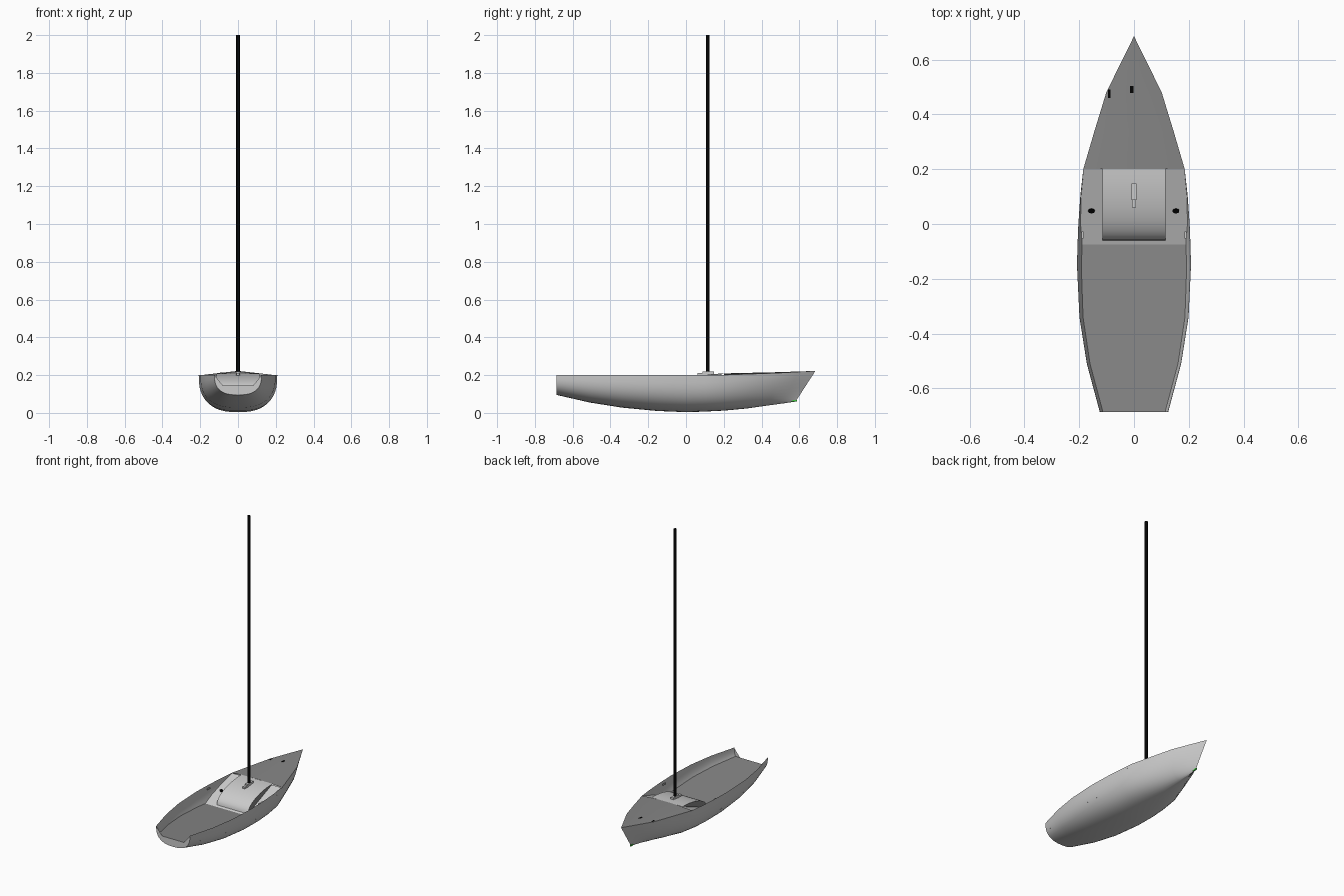
import bpy, bmesh, math

if "Cube" in bpy.data.objects:
    bpy.data.objects.remove(bpy.data.objects["Cube"])

# Hull stations: y at sheer, y at keel, half beam, sheer z, keel z, section exponent
ST = [(-.685, -.685, .125, .20, .095, 2.6),
      (-.51, -.51, .172, .20, .055, 2.6),
      (-.34, -.34, .199, .20, .028, 2.6),
      (-.15, -.15, .208, .20, .010, 2.6),
      (-.075, -.075, .206, .20, .007, 2.6),
      (.0, .0, .203, .20, .004, 2.6),
      (.10, .10, .196, .20, .007, 2.6),
      (.20, .20, .185, .201, .012, 2.5),
      (.34, .32, .144, .206, .023, 2.2),
      (.48, .44, .101, .211, .040, 1.9),
      (.59, .52, .047, .217, .051, 1.6),
      (.685, .58, 0, .222, .060, 1.5)]
N = 24


def material(name, rgb):
    m = bpy.data.materials.new(name)
    m.diffuse_color = (*rgb, 1)
    m.use_nodes = True
    m.node_tree.nodes["Principled BSDF"].inputs["Base Color"].default_value = m.diffuse_color
    return m


BLACK = material("black", (.001, .001, .001))
GREEN = material("green", (.05, .6, .05))
DECK = material("dark_deck", (.24, .24, .24))


def make(name, verts, faces, mat=None, smooth=True, inward=False):
    me = bpy.data.meshes.new(name)
    me.from_pydata(verts, [], faces)
    bm = bmesh.new()
    bm.from_mesh(me)
    bmesh.ops.remove_doubles(bm, verts=bm.verts, dist=1e-5)
    bmesh.ops.recalc_face_normals(bm, faces=bm.faces)
    # Liner faces look towards the centreline
    if inward and sum(f.normal.x*f.calc_center_median().x for f in bm.faces) > 0:
        bmesh.ops.reverse_faces(bm, faces=bm.faces)
    bm.to_mesh(me)
    bm.free()
    ob = bpy.data.objects.new(name, me)
    bpy.context.collection.objects.link(ob)
    if mat:
        me.materials.append(mat)
    if smooth:
        bpy.context.view_layer.objects.active = ob
        ob.select_set(True)
        bpy.ops.object.shade_smooth_by_angle(angle=math.radians(35))
        ob.select_set(False)
    return ob


def loft(name, rows, **kw):
    n = len(rows[0])
    faces = [(i*n+j, i*n+j+1, (i+1)*n+j+1, (i+1)*n+j)
             for i in range(len(rows)-1) for j in range(n-1)]
    return make(name, [p for r in rows for p in r], faces, **kw)


def section(s):
    y0, y1, b, top, keel, n = s
    ring = []
    for k in range(N+1):
        a = math.pi*k/N
        c, d = math.cos(a), math.sin(a)
        t = abs(d)**(2/n)
        ring.append((b*math.copysign(abs(c)**(2/n), c), y0+(y1-y0)*t, top-(top-keel)*t))
    return ring


def half_width(s, z):
    _, _, b, top, keel, n = s
    d = min(1, max(0, (top-z)/(top-keel)))
    return b*(1-d**n)**(1/n)


def box(name, loc, size, mat=None):
    bpy.ops.mesh.primitive_cube_add(size=1, location=loc)
    ob = bpy.context.object
    ob.name = name
    ob.scale = size
    if mat:
        ob.data.materials.append(mat)
    return ob


def tube(name, loc, r, h, mat, rot=(0, 0, 0), fill='NGON'):
    bpy.ops.mesh.primitive_cylinder_add(vertices=20, radius=r, depth=h, location=loc,
                                        rotation=rot, end_fill_type=fill)
    ob = bpy.context.object
    ob.name = name
    ob.data.materials.append(mat)
    bpy.ops.object.shade_smooth_by_angle(angle=math.radians(35))
    return ob


# Hull shell
loft("hull", [section(s) for s in ST])

# Transom with a notch in its top edge
ring = section(ST[0]) + [(-.08, -.685, .145), (.08, -.685, .145)]
make("transom", ring, [tuple(range(len(ring)))], smooth=False)


# Cockpit floor rising aft, and ramp rising to the foredeck
def floor_z(y):
    return .10 - .045*(y+.075)/.61 if y < -.075 else .10 + .10*(y+.075)/.275


def floor_row(s):
    z = floor_z(s[0])
    w = half_width(s, z)
    return [(-w, s[0], z), (w, s[0], z)]


loft("cockpit_floor", [floor_row(s) for s in ST[:5]], mat=DECK, smooth=False)
loft("cockpit_ramp", [floor_row(s) for s in ST[4:8]], smooth=False)

# Inner faces of the bulwarks, from gunwale down to the floor
for side, sx in (("left", -1), ("right", 1)):
    rows = []
    for s in ST[:8]:
        zs = [s[3]+(floor_z(s[0])-s[3])*k/6 for k in range(7)]
        rows.append([(sx*(half_width(s, z)-.002), s[0], z) for z in zs])
    loft("bulwark_liner_"+side, rows, inward=True)

# Foredeck with slight crown
deck = []
for s in ST[7:]:
    deck.append([(s[2]*u, s[0], s[3]+.008*(s[2]/.185)*(1-u*u)) for u in [k/4-1 for k in range(9)]])
loft("foredeck", deck, mat=DECK)

# Curved mast housing: quarter-round profile over the ramp
prof = []
for k in range(13):
    a = math.pi/2*k/12
    prof.append((.20-.26*math.cos(a), .105+.103*math.sin(a)))
loft("mast_housing", [[(x, y, z) for x in (-.115, .115)] for y, z in prof])
for side, x in (("left", -.115), ("right", .115)):
    make("housing_side_"+side, [(x, y, z) for y, z in prof], [tuple(range(len(prof)))],
         mat=DECK, smooth=False)

# Mast (open tube) and mast step
tube("mast", (0, .115, 1.105), .0095, 1.79, BLACK, fill='NOTHING')
box("mast_step", (0, .118, .206), (.02, .06, .024))
box("mast_step_base", (0, .10, .204), (.016, .08, .012))

# Ramp fittings
tilt = math.atan2(.10, .275)
for side, x in (("left", -.155), ("right", .153)):
    ob = tube("ramp_plug_"+side, (x, .048, .147), .012, .012, BLACK, (tilt, 0, 0))
    ob.scale = (1, .65, 1)

# Side cleats, foredeck fittings and stem patch
for side, x in (("left", -.188), ("right", .188)):
    box("side_cleat_"+side, (x, -.04, .186), (.008, .025, .008))
box("deck_eye", (-.008, .49, .2145), (.012, .025, .005), BLACK)
box("deck_eye_left", (-.09, .475, .2105), (.008, .03, .004), BLACK)
box("stem_patch", (0, .572, .0645), (.008, .03, .01), GREEN)
